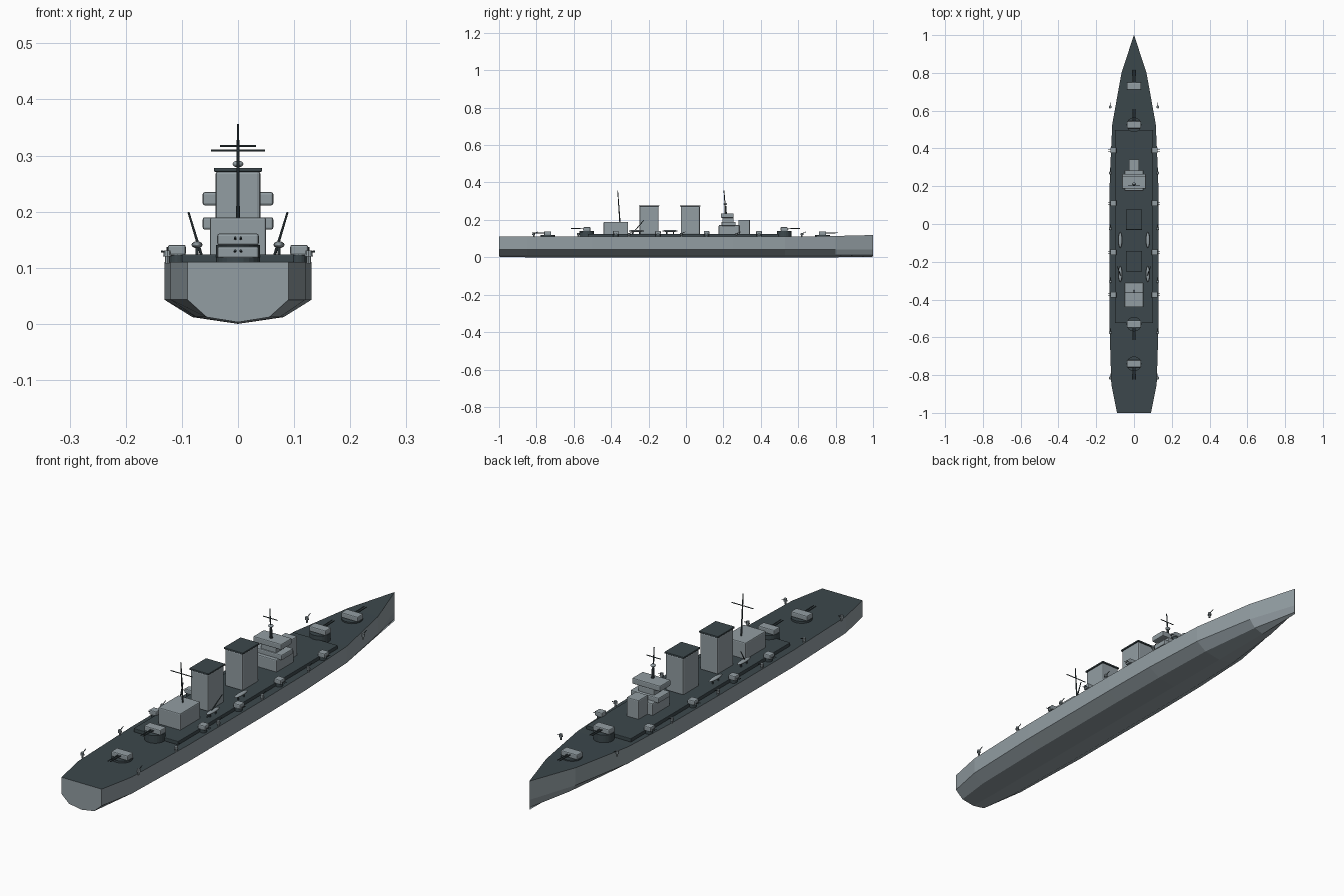
import bpy, bmesh, math
from mathutils import Vector

if "Cube" in bpy.data.objects:
    bpy.data.objects.remove(bpy.data.objects["Cube"])


def material(name, rgb):
    m = bpy.data.materials.new(name)
    m.diffuse_color = (*rgb, 1)
    m.use_nodes = True
    m.node_tree.nodes["Principled BSDF"].inputs["Base Color"].default_value = m.diffuse_color
    return m


GREY = material("ship grey", (0.29, 0.34, 0.365))
DECK = material("dark deck", (0.045, 0.064, 0.072))


def finish(name, bm, mat, smooth=False):
    bmesh.ops.recalc_face_normals(bm, faces=bm.faces[:])
    me = bpy.data.meshes.new(name)
    bm.to_mesh(me)
    bm.free()
    me.materials.append(mat)
    for p in me.polygons:
        p.use_smooth = smooth
    ob = bpy.data.objects.new(name, me)
    bpy.context.collection.objects.link(ob)
    return ob


def box(name, x, y, z, mat=GREY, bevel=0.004):
    """Box from (min, max) ranges with softened edges."""
    bm = bmesh.new()
    bmesh.ops.create_cube(bm, size=1)
    for v in bm.verts:
        for i, r in enumerate((x, y, z)):
            v.co[i] = (r[0] + r[1]) / 2 + v.co[i] * (r[1] - r[0])
    if bevel:
        bmesh.ops.bevel(bm, geom=bm.edges[:], offset=bevel, segments=2,
                        profile=0.5, affect='EDGES')
    return finish(name, bm, mat)


def rod(name, a, b, r1, r2=None, mat=DECK, sides=10):
    """Tapered round rod between two points."""
    a, b = Vector(a), Vector(b)
    bm = bmesh.new()
    bmesh.ops.create_cone(bm, cap_ends=True, segments=sides, radius1=r1,
                          radius2=r1 if r2 is None else r2, depth=(b - a).length)
    q = (b - a).to_track_quat('Z', 'Y')
    for v in bm.verts:
        v.co = q @ v.co + (a + b) / 2
    return finish(name, bm, mat)


def ellipsoid(name, c, r, mat=GREY):
    bm = bmesh.new()
    bmesh.ops.create_uvsphere(bm, u_segments=14, v_segments=8, radius=1)
    for v in bm.verts:
        v.co = Vector(c) + Vector(v.co[i] * r[i] for i in range(3))
    return finish(name, bm, mat, True)


# Hull: lofted stations (y, half width, deck height)
stations = [(-1, .09, .11), (-.85, .12, .11), (-.5, .131, .11), (0, .131, .11),
            (.25, .128, .11), (.53, .115, .11), (.8, .066, .114), (1, .0008, .119)]
bm = bmesh.new()
rings = []
for y, w, top in stations:
    keel = .003 if abs(y) == 1 else 0
    half = [(w, top), (w, .043), (.62 * w, .012)]
    pts = half + [(0, keel)] + [(-x, z) for x, z in reversed(half)]
    rings.append([bm.verts.new((x, y, z)) for x, z in pts])
for a, b in zip(rings, rings[1:]):
    for i in range(7):
        j = (i + 1) % 7
        bm.faces.new((a[i], a[j], b[j], b[i]))
bm.faces.new(rings[0])
bm.faces.new(rings[-1])
hull = finish("hull", bm, GREY)
hull.data.materials.append(DECK)
for p in hull.data.polygons:
    if p.normal.z > .8:
        p.material_index = 1

# Raised central deck
box("raised_deck", (-.1, .1), (-.525, .495), (.109, .124), DECK, .002)

# Aft deckhouse
box("aft_deckhouse", (-.05, .05), (-.44, -.31), (.12, .19))

# Funnels with dark caps
for name, y in (("aft", -.197), ("forward", .023)):
    box(name + "_funnel", (-.04, .04), (y - .051, y + .051), (.12, .273), bevel=.006)
    box(name + "_funnel_cap", (-.043, .043), (y - .054, y + .054), (.271, .278), DECK, .002)

# Bridge tiers
box("bridge_base", (-.05, .05), (.175, .285), (.12, .172))
box("bridge_lower_wing", (-.063, .063), (.19, .265), (.168, .19))
box("bridge_neck", (-.035, .035), (.195, .255), (.186, .214))
box("bridge_upper_wing", (-.063, .063), (.187, .255), (.211, .235))
box("bridge_front_tower", (-.027, .027), (.28, .342), (.12, .2))

# Masts and yards
rod("aft_mast", (0, -.353, .185), (0, -.365, .356), .0035, .002)
rod("aft_yard", (-.048, -.361, .309), (.048, -.361, .309), .0018)
rod("fore_mast", (0, .213, .23), (0, .203, .356), .0035, .002)
rod("fore_yard", (-.032, .206, .317), (.032, .206, .317), .0018)
rod("director_post", (0, .213, .23), (0, .21, .275), .006, .005)
ellipsoid("director_head", (0, .21, .285), (.01, .01, .006))

# Main twin-gun turrets
for i, (y, z, s) in enumerate(((.73, .117, 1), (.525, .14, 1),
                               (-.53, .14, -1), (-.74, .117, -1))):
    rod(f"turret_ring_{i}", (0, y, .108), (0, y, z + .001), .039, mat=DECK, sides=24)
    box(f"turret_{i}", (-.037, .037), (y - .019, y + .019), (z, z + .021))
    for x in (-.005, .005):
        rod(f"turret_barrel_{i}", (x, y, z + .012), (x, y + s * .084, z + .014),
            .0028, .002, sides=8)

# Port and starboard fittings
for s in (-1, 1):
    # Secondary gun mounts
    for y in (.39, .11, -.15, -.375):
        rod("side_gun_base", (s * .108, y, .108), (s * .108, y, .124), .014, mat=DECK, sides=16)
        box("side_gun_house", (s * .109 - .016, s * .109 + .016),
            (y - .015, y + .015), (.122, .141))
        for d in (-.005, .005):
            rod("side_gun_barrel", (s * .115, y + d, .128), (s * .137, y + d, .129),
                .0015, sides=6)
    # Light guns along the deck edge
    for y in (.62, .27, -.025, -.305, -.575, -.815):
        rod("light_gun_post", (s * .126, y, .108), (s * .126, y, .124), .004, mat=GREY, sides=8)
        rod("light_gun_mount", (s * .126, y, .12), (s * .126, y, .131), .008, .006,
            GREY, sides=10)
        rod("light_gun_barrel", (s * .126, y, .127), (s * .126, y + .022, .136),
            .0015, sides=6)
    # Ship's boats on cradles
    for y in (-.085, -.265):
        ellipsoid("boat", (s * .073, y, .141), (.01, .042, .006))
        for d in (-.018, .018):
            rod("boat_cradle", (s * .073, y + d, .12), (s * .073, y + d, .139), .003, sides=6)
    # Boat crane
    rod("boat_crane", (s * .065, -.292, .122), (s * .088, -.225, .198), .0026, .0018)
